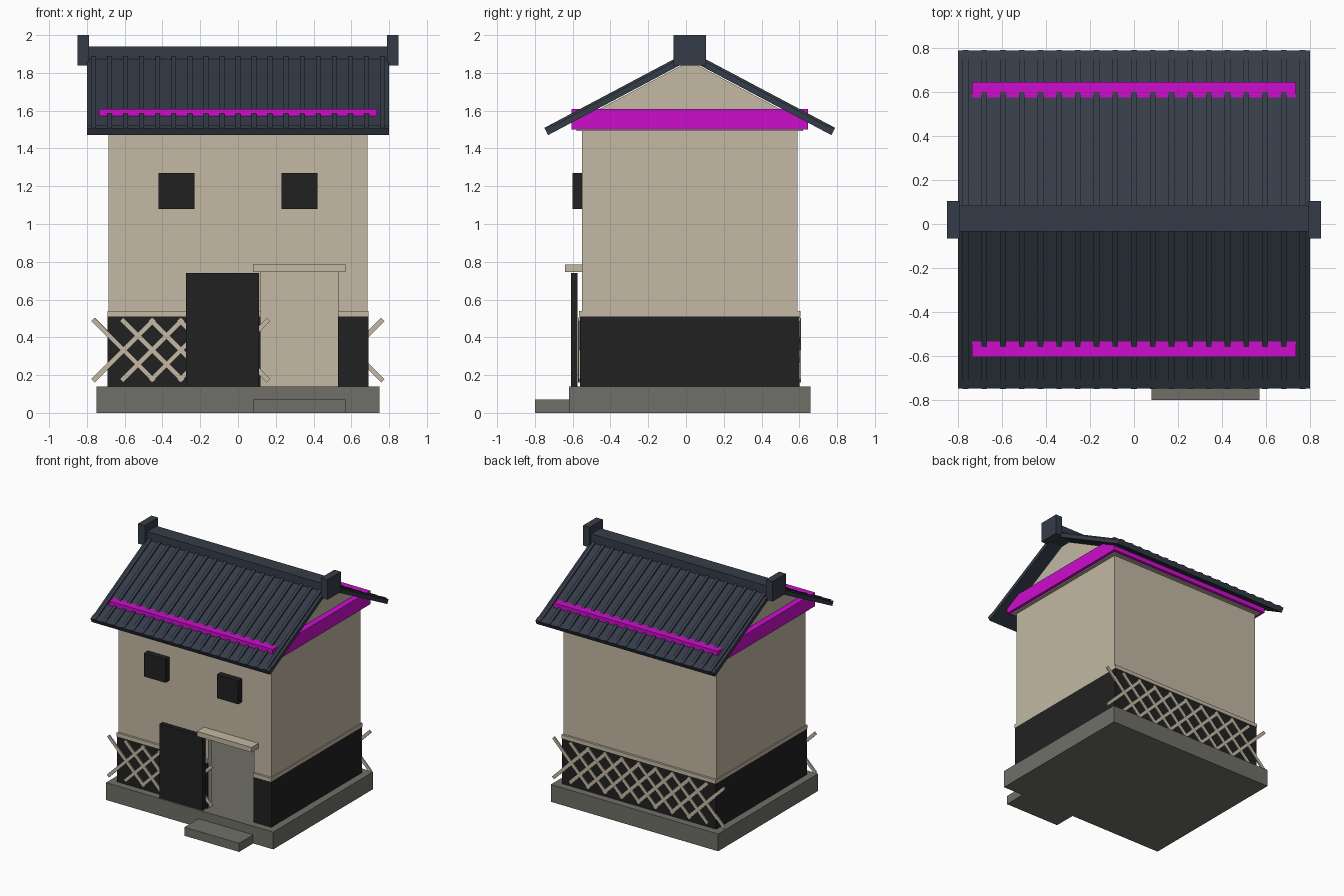
import bpy, bmesh, math
from mathutils import Matrix, Vector

cube = bpy.data.objects.get("Cube")
if cube:
    bpy.data.objects.remove(cube, do_unlink=True)


def material(name, rgb):
    linear = [((c / 255 + 0.055) / 1.055) ** 2.4 if c > 10 else c / 3295 for c in rgb]
    m = bpy.data.materials.new(name)
    m.use_nodes = True
    m.diffuse_color = (*linear, 1)
    m.node_tree.nodes["Principled BSDF"].inputs["Base Color"].default_value = (*linear, 1)
    return m


plaster = material("plaster beige", (195, 185, 164))
black = material("black boards", (33, 33, 33))
stone = material("stone grey", (112, 111, 104))
tile = material("slate blue tile", (53, 60, 72))
magenta = material("magenta", (204, 13, 204))


def finish(name, bm, mat):
    bmesh.ops.recalc_face_normals(bm, faces=bm.faces)
    mesh = bpy.data.meshes.new(name)
    bm.to_mesh(mesh)
    bm.free()
    mesh.materials.append(mat)
    ob = bpy.data.objects.new(name, mesh)
    bpy.context.collection.objects.link(ob)
    return ob


def add_box(bm, x, y, z, turn=0):
    """Box from (min, max) pairs, turned about y through its centre."""
    centre = Vector([(a + b) / 2 for a, b in (x, y, z)])
    size = [b - a for a, b in (x, y, z)]
    mat = Matrix.Translation(centre) @ Matrix.Rotation(turn, 4, "Y") @ Matrix.Diagonal((*size, 1))
    bmesh.ops.create_cube(bm, size=1, matrix=mat)


def boxes(name, mat, *specs):
    bm = bmesh.new()
    for spec in specs:
        add_box(bm, *spec)
    return finish(name, bm, mat)


def add_prism(bm, profile, x0, x1):
    """Extrude a (y, z) profile along x."""
    face = bm.faces.new([bm.verts.new((x0, y, z)) for y, z in profile])
    ext = bmesh.ops.extrude_face_region(bm, geom=[face])["geom"]
    bmesh.ops.translate(bm, vec=(x1 - x0, 0, 0),
                        verts=[v for v in ext if isinstance(v, bmesh.types.BMVert)])


# Stone base and doorstep
FLOOR = 0.14
boxes("stone_base", stone, ((-0.75, 0.75), (-0.62, 0.66), (0, FLOOR)))
boxes("doorstep", stone, ((0.08, 0.57), (-0.8, -0.62), (0, 0.07)))

# Hollow walls with an open doorway
W, F, B, T, TOP = 0.685, -0.55, 0.59, 0.04, 1.5
DOOR_L, DOOR_R, DOOR_TOP = 0.12, 0.53, 0.745
boxes("walls", plaster,
      ((-W, DOOR_L), (F, F + T), (FLOOR, TOP)),
      ((DOOR_R, W), (F, F + T), (FLOOR, TOP)),
      ((DOOR_L, DOOR_R), (F, F + T), (DOOR_TOP, TOP)),
      ((-W, W), (B - T, B), (FLOOR, TOP)),
      ((-W, -W + T), (F + T, B - T), (FLOOR, TOP)),
      ((W - T, W), (F + T, B - T), (FLOOR, TOP)))


# Cladding and trim wrap the walls, leaving the doorway free
def wrap(name, mat, out, z):
    ox = W + 0.006
    return boxes(name, mat,
                 ((-ox, DOOR_L), (F - out, F), z),
                 ((DOOR_R, ox), (F - out, F), z),
                 ((-ox, ox), (B, B + out), z),
                 ((-ox, -W), (F, B), z),
                 ((W, ox), (F, B), z))


wrap("lower_cladding", black, 0.011, (FLOOR, 0.51))
wrap("trim_band", plaster, 0.017, (0.51, 0.54))


# Diagonal lattice on front and back
def lattice(name, centres, y):
    bm = bmesh.new()
    for x in centres:
        for s in (-1, 1):
            dy = 0.001 * s
            add_box(bm, (x - 0.23, x + 0.23), (y + dy - 0.006, y + dy + 0.006),
                    (0.32, 0.345), s * math.pi / 4)
    finish(name, bm, plaster)


lattice("front_lattice", [-0.605 + 0.151 * i for i in range(5)], F - 0.014)
lattice("back_lattice", [-0.604 + 0.151 * i for i in range(9)], B + 0.012)

# Sliding door, awning and windows
boxes("sliding_door", black, ((-0.275, 0.11), (-0.61, -0.575), (FLOOR, 0.74)))
boxes("door_awning", plaster, ((0.08, 0.57), (-0.64, F), (0.745, 0.785)))
for side, s in (("left", 1), ("right", -1)):
    x = sorted((0.23 * s, 0.422 * s))
    boxes(side + "_window", black, (x, (-0.6, F), (1.08, 1.27)))

# Eave moulding and beam
boxes("eave_moulding", plaster, ((-0.71, 0.71), (-0.58, 0.62), (1.492, TOP)))
boxes("eave_beam", magenta, ((-0.735, 0.735), (-0.605, 0.645), (TOP, 1.61)))

# Roof: heights are measured above the underside of the slope
MID, PEAK, SLOPE = 0.02, 1.868, 0.53


def slope_strip(bm, s, d0, d1, low, high, x0, x1):
    pts = [(d0, low), (d0, high), (d1 + high * 0.4, high), (d1 + low * 0.4, low)]
    add_prism(bm, [(MID + s * d, PEAK - SLOPE * d + h) for d, h in pts], x0, x1)


bm = bmesh.new()
add_prism(bm, [(F, TOP), (B, TOP), (B, 1.56), (MID, PEAK - 0.005), (F, 1.56)], -W, W)
finish("gables", bm, plaster)

for side, s in (("front", -1), ("back", 1)):
    bm = bmesh.new()
    slope_strip(bm, s, 0, 0.75, 0, 0.036, -0.8, 0.8)
    slope_strip(bm, s, 0.73, 0.75, 0.03, 0.043, -0.8, 0.8)
    for i in range(-9, 10):
        x = 0.085 * i
        slope_strip(bm, s, 0.02, 0.75, 0.03, 0.049, x - 0.013, x + 0.013)
    finish(side + "_roof", bm, tile)

# Ridge and its end blocks
boxes("ridge", tile, ((-0.8, 0.8), (-0.035, 0.085), (1.84, 1.94)))
for side, s in (("left", 1), ("right", -1)):
    x = sorted((0.79 * s, 0.85 * s))
    boxes(side + "_ridge_end", tile, (x, (-0.065, 0.105), (1.838, 2)))
